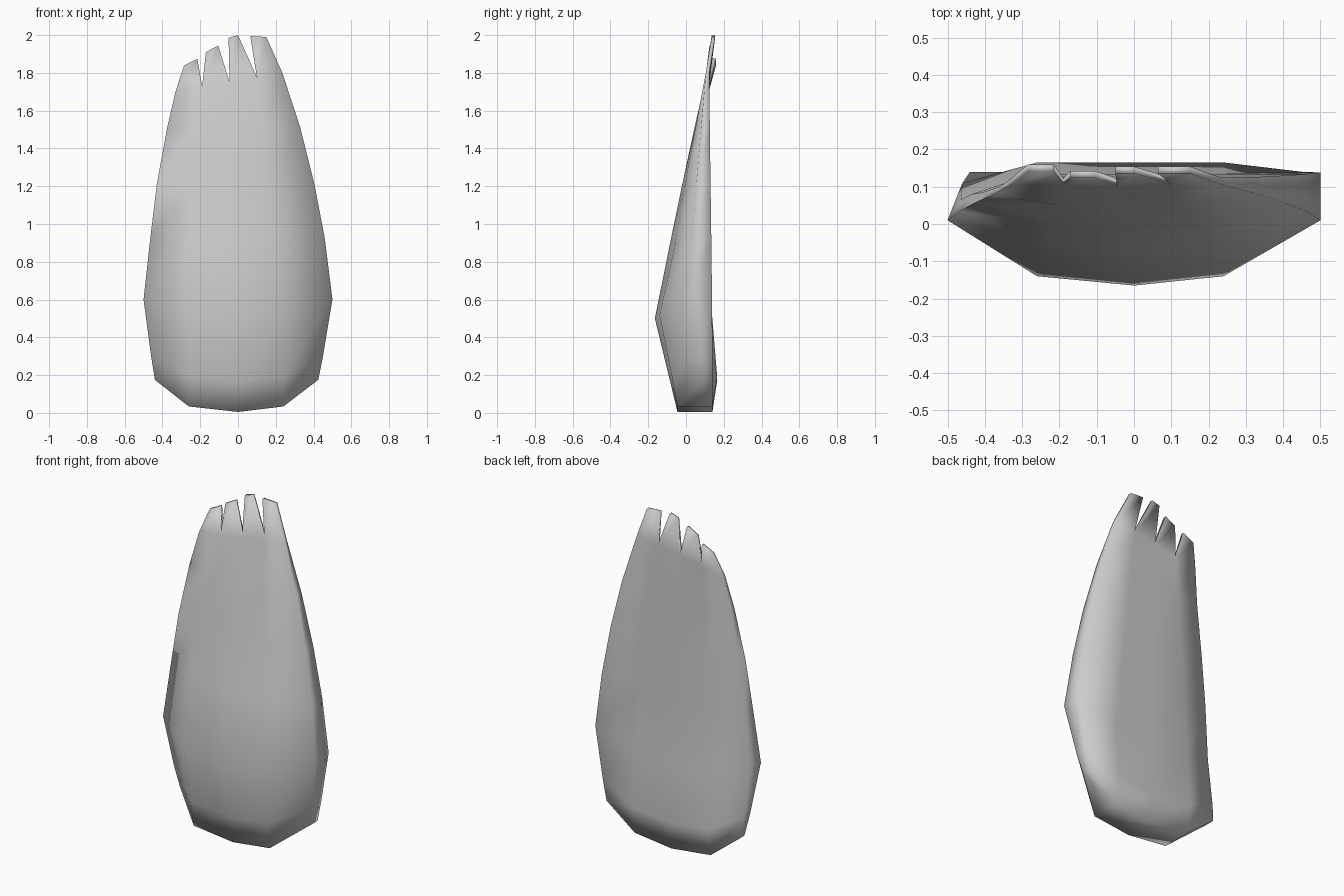
import bpy
import bmesh
import math

cube = bpy.data.objects.get("Cube")
if cube:
    bpy.data.objects.remove(cube, do_unlink=True)

grey = bpy.data.materials.new("light_grey")
grey.use_nodes = True
colour = (0.6, 0.6, 0.6, 1)
grey.diffuse_color = colour
grey.node_tree.nodes["Principled BSDF"].inputs["Base Color"].default_value = colour


def mix(a, b, t):
    return a + (b - a) * t


# Body stations from the foot up:
# (right x, left x, edge z, middle z, edge y, shoulder y, middle y, back y,
#  right rim back y, right rim lean)
STATIONS = [
    (-.44, .425, .175, .005, .08, -.045, -.045, .14, .14, 0),
    (-.46, .45, .30, .17, .055, -.075, -.085, .165, .11, 0),
    (-.50, .50, .60, .50, .01, -.14, -.165, .138, .065, .035),
    (-.465, .46, .92, .92, .035, -.052, -.08, .134, .08, .03),
    (-.43, .405, 1.21, 1.21, .055, -.005, -.02, .13, .085, .025),
    (-.375, .33, 1.51, 1.51, .08, .05, .045, .126, .10, .015),
    (-.33, .235, 1.76, 1.76, .105, .105, .10, .124, .122, 0),
]
# Finger tips: (first x, first z, second x, second z, centre y)
TIPS = [
    (-.285, 1.84, -.215, 1.875, .15),
    (-.17, 1.91, -.105, 1.945, .133),
    (-.05, 1.985, 0, 2.0, .145),
    (.065, 1.995, .15, 1.99, .145),
]
TIP_HALF = .009

bm = bmesh.new()
front, back = [], []

# Front and back grids of five columns
for xr, xl, ze, zm, ye, ys, ym, yb, rim_y, lean in STATIONS:
    t = max(0, (zm - .5) / 1.26)
    xs = [xr, mix(-.26, -.19, t), mix(0, -.045, t), mix(.24, .10, t), xl]
    zs_mid = mix(zm, ze, .17)
    zs = [ze, zs_mid, zm, zs_mid, ze]
    if zm > 1.7:
        zs = [z + .17 * x for x, z in zip(xs, zs)]
    fy = [ye, ys, ym, ys, ye]
    # The right rim is thin and slants inwards towards the back
    bx = [xr + lean] + xs[1:]
    by = [rim_y, yb, yb, yb, min(yb, .14)]
    front.append([bm.verts.new(p) for p in zip(xs, fy, zs)])
    back.append([bm.verts.new(p) for p in zip(bx, by, zs)])

for r in range(len(STATIONS) - 1):
    f0, f1, b0, b1 = front[r], front[r + 1], back[r], back[r + 1]
    for c in range(4):
        bm.faces.new((f0[c], f0[c + 1], f1[c + 1], f1[c]))
        bm.faces.new((b0[c + 1], b0[c], b1[c], b1[c + 1]))
    # Side rims
    bm.faces.new((b0[0], f0[0], f1[0], b1[0]))
    bm.faces.new((f0[4], b0[4], b1[4], f1[4]))

# Foot
for c in range(4):
    bm.faces.new((front[0][c + 1], front[0][c], back[0][c], back[0][c + 1]))

# Four pointed fingers along the top
for c, (x0, z0, x1, z1, y) in enumerate(TIPS):
    tip = [bm.verts.new(p) for p in (
        (x0, y - TIP_HALF, z0), (x1, y - TIP_HALF, z1),
        (x1, y + TIP_HALF, z1), (x0, y + TIP_HALF, z0))]
    base = [front[-1][c], front[-1][c + 1], back[-1][c + 1], back[-1][c]]
    for i in range(4):
        j = (i + 1) % 4
        bm.faces.new((base[i], base[j], tip[j], tip[i]))
    bm.faces.new(tip)

bmesh.ops.recalc_face_normals(bm, faces=bm.faces)
mesh = bpy.data.meshes.new("fingered_paddle")
bm.to_mesh(mesh)
bm.free()
mesh.materials.append(grey)
paddle = bpy.data.objects.new("fingered_paddle", mesh)
bpy.context.collection.objects.link(paddle)

bpy.ops.object.select_all(action="DESELECT")
bpy.context.view_layer.objects.active = paddle
paddle.select_set(True)
bpy.ops.object.shade_smooth_by_angle(angle=math.radians(105))
